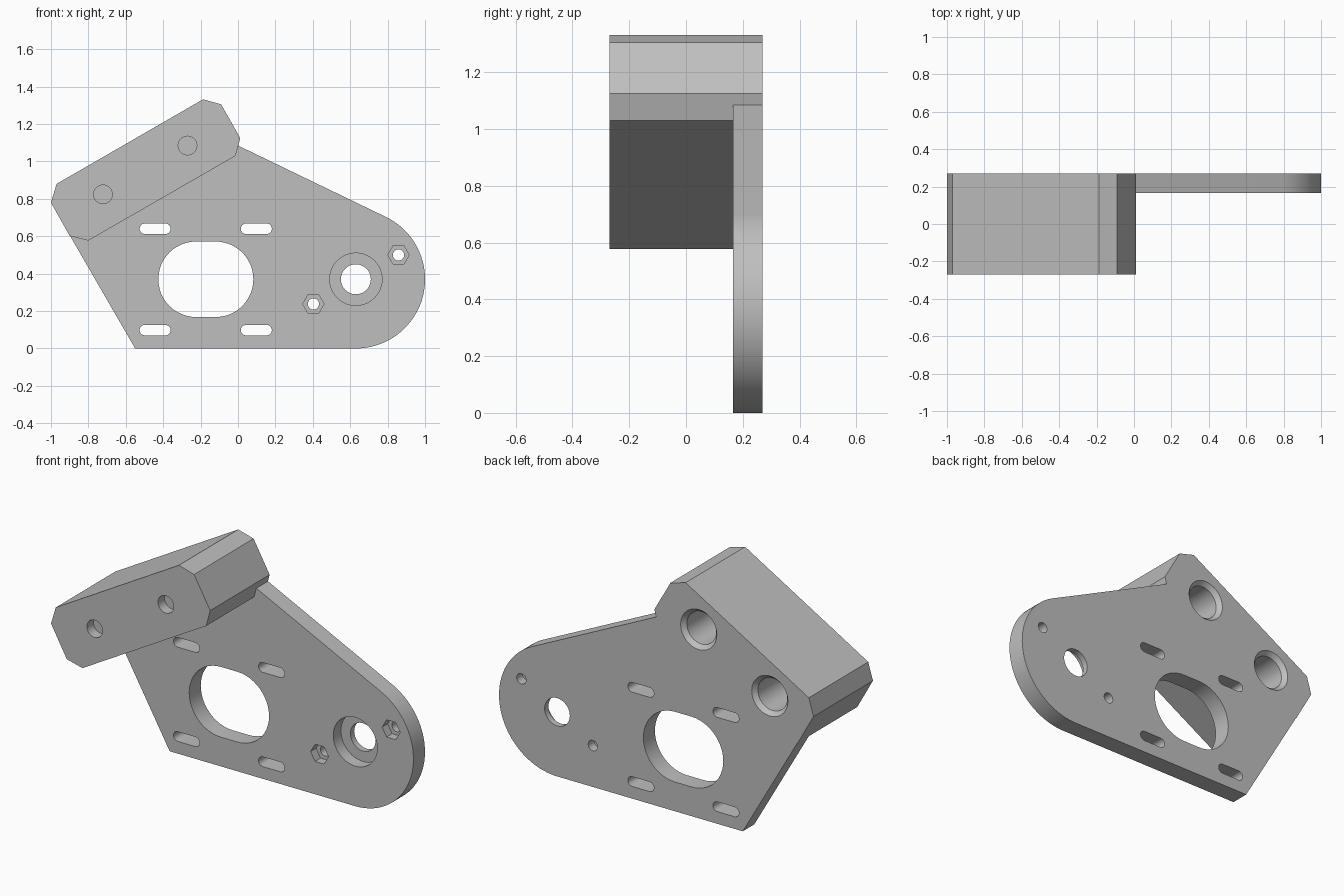
import bpy, bmesh
from math import sin, cos, pi, radians

cube = bpy.data.objects.get("Cube")
if cube:
    bpy.data.objects.remove(cube)

grey = bpy.data.materials.new("matte_grey")
grey.use_nodes = True
colour = (0.52, 0.52, 0.52, 1)
grey.diffuse_color = colour
grey.node_tree.nodes["Principled BSDF"].inputs["Base Color"].default_value = colour

FRONT, BACK, PLATE_FRONT = -0.27, 0.27, 0.165


def arc(cx, cz, r, start, end, n):
    """Points on an arc in the front plane, angles in degrees."""
    steps = [radians(start + (end - start) * i / n) for i in range(n + 1)]
    return [(cx + r * cos(a), cz + r * sin(a)) for a in steps]


def circle(cx, cz, r, n=48):
    return arc(cx, cz, r, 0, 360, n)[:-1]


def slot(cx, cz, half, r, n=24):
    return arc(cx + half, cz, r, -90, 90, n) + arc(cx - half, cz, r, 90, 270, n)


def prism(name, front, y0, y1, back=None):
    """Solid between a front outline and a back outline."""
    bm = bmesh.new()
    a = [bm.verts.new((x, y0, z)) for x, z in front]
    b = [bm.verts.new((x, y1, z)) for x, z in back or front]
    bm.faces.new(a)
    bm.faces.new(b[::-1])
    for i in range(len(a)):
        j = (i + 1) % len(a)
        bm.faces.new((a[i], b[i], b[j], a[j]))
    bmesh.ops.recalc_face_normals(bm, faces=bm.faces)
    mesh = bpy.data.meshes.new(name)
    bm.to_mesh(mesh)
    bm.free()
    mesh.materials.append(grey)
    obj = bpy.data.objects.new(name, mesh)
    bpy.context.collection.objects.link(obj)
    return obj


def combine(target, tool, operation):
    bpy.context.view_layer.objects.active = target
    mod = target.modifiers.new(operation.lower(), "BOOLEAN")
    mod.operation = operation
    mod.solver = "EXACT"
    mod.object = tool
    bpy.ops.object.modifier_apply(modifier=mod.name)
    bpy.data.objects.remove(tool)


# Flat mounting plate with one rounded end
outline = [(-0.55, 0)] + arc(0.63, 0.37, 0.37, -90, 63, 48)
outline += [(0, 1.085), (-0.06, 1.1), (-0.85, 0.72), (-0.898, 0.602)]
bracket = prism("motor_bracket", outline, PLATE_FRONT, BACK)

# Tilted clamp block with chamfered corners
block = [(-1, 0.78), (-0.97, 0.88), (-0.187, 1.332), (-0.09, 1.305),
         (0.012, 1.125), (-0.013, 1.03), (-0.80, 0.577), (-0.90, 0.602)]
combine(bracket, prism("clamp_block", block, FRONT, BACK), "UNION")


def cut(points, y0, y1, back=None):
    combine(bracket, prism("cutter", points, y0, y1, back), "DIFFERENCE")


# Motor opening and its four adjustment slots
cut(slot(-0.172, 0.37, 0.052, 0.202), 0.1, 0.4)
for x in (-0.443, 0.098):
    for z in (0.098, 0.64):
        cut(slot(x, z, 0.055, 0.028, 12), 0.1, 0.4)

# Bearing seat with a through hole
cut(circle(0.63, 0.37, 0.14), 0.1, 0.235)
cut(circle(0.63, 0.37, 0.08), 0.1, 0.4)

# Hexagonal nut pockets with screw holes
for x, z in ((0.403, 0.238), (0.858, 0.5)):
    cut(circle(x, z, 0.057, 6), 0.1, 0.215)
    cut(circle(x, z, 0.03, 24), 0.1, 0.4)

# Rod sockets: countersunk bore at the back, blind screw hole at the front
for x, z in ((-0.27, 1.085), (-0.722, 0.824)):
    cut(circle(x, z, 0.05, 32), -0.4, -0.21)
    cut(circle(x, z, 0.093), -0.18, 0.4)
    cut(circle(x, z, 0.093), 0.245, 0.295, circle(x, z, 0.137))

bpy.ops.object.select_all(action="DESELECT")
bracket.select_set(True)
bpy.context.view_layer.objects.active = bracket
bpy.ops.object.shade_smooth_by_angle(angle=pi / 9)
